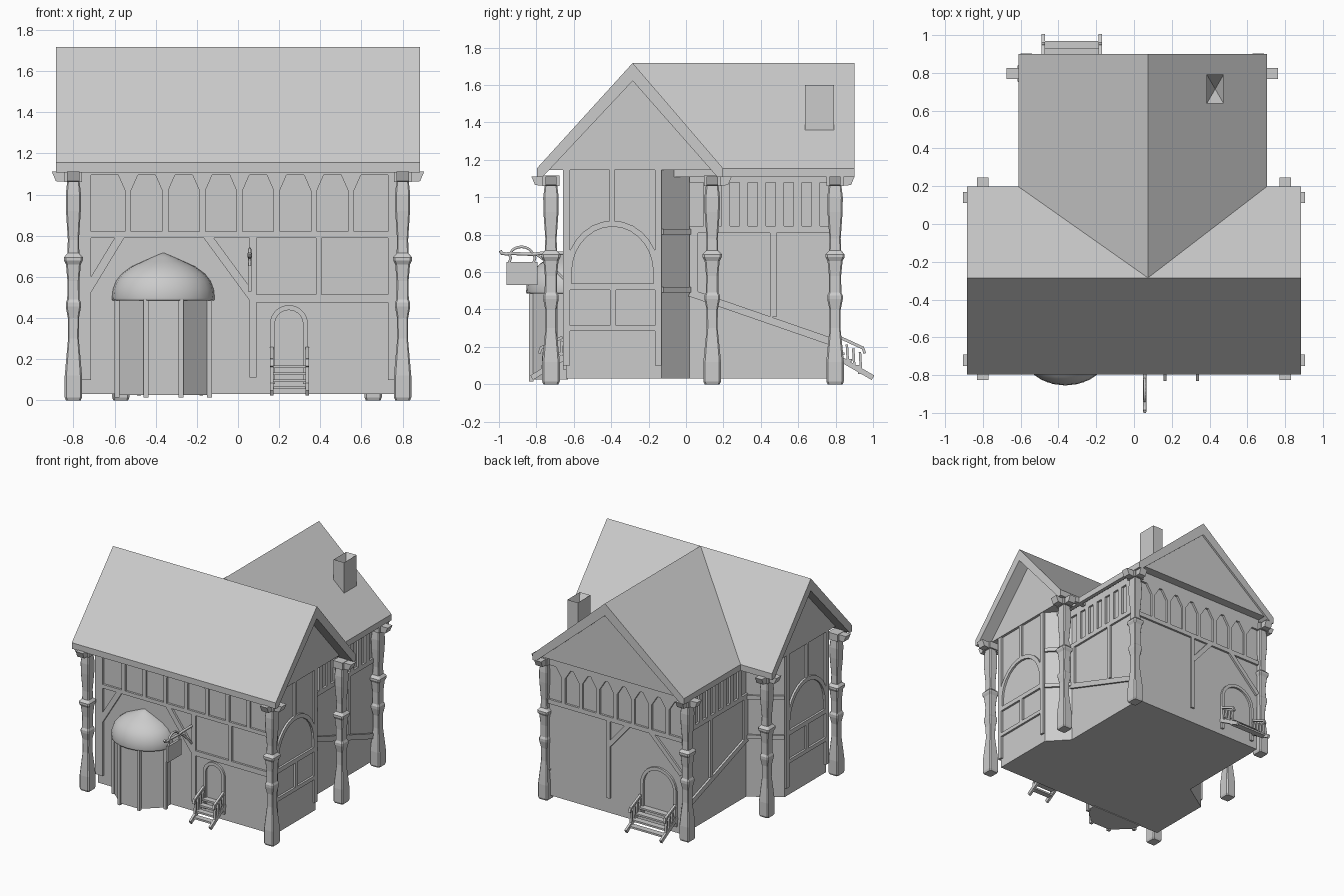
import bpy, bmesh, math
from mathutils import Vector, Matrix

if "Cube" in bpy.data.objects:
    bpy.data.objects.remove(bpy.data.objects["Cube"])

grey = bpy.data.materials.new("plain_grey")
grey.diffuse_color = (0.6, 0.6, 0.6, 1)
grey.use_nodes = True
grey.node_tree.nodes["Principled BSDF"].inputs["Base Color"].default_value = grey.diffuse_color


def finish(bm, name, smooth=False):
    bmesh.ops.recalc_face_normals(bm, faces=bm.faces[:])
    me = bpy.data.meshes.new(name)
    bm.to_mesh(me)
    bm.free()
    me.materials.append(grey)
    for p in me.polygons:
        p.use_smooth = smooth
    ob = bpy.data.objects.new(name, me)
    bpy.context.collection.objects.link(ob)
    return ob


def wall(u, n, off):
    """Frame whose 2D coordinates are (along wall, height), extruded along n."""
    u, n = Vector(u), Vector(n)
    return Matrix(((u.x, 0, n.x, n.x * off), (u.y, 0, n.y, n.y * off), (0, 1, 0, 0), (0, 0, 0, 1)))


def prism(bm, pts, M, d0=-0.015, d1=0.016):
    a = [bm.verts.new(M @ Vector((p[0], p[1], d0))) for p in pts]
    b = [bm.verts.new(M @ Vector((p[0], p[1], d1))) for p in pts]
    bm.faces.new(a)
    bm.faces.new(b)
    for i in range(len(pts)):
        j = (i + 1) % len(pts)
        bm.faces.new((a[i], a[j], b[j], b[i]))


def rect(bm, M, u0, u1, v0, v1, **k):
    prism(bm, [(u0, v0), (u1, v0), (u1, v1), (u0, v1)], M, **k)


def bar(bm, M, p, q, w, **k):
    p, q = Vector(p), Vector(q)
    d = (q - p).normalized() * w / 2
    s = Vector((-d.y, d.x))
    prism(bm, [p + s, q + s, q - s, p - s], M, **k)


def arch(bm, M, c, r, w, spring, base, rise=1.0, **k):
    """Round-headed band of width w on two legs."""
    ang = [math.pi * i / 14 for i in range(15)]
    out = [(c + r * math.cos(a), spring + r * rise * math.sin(a)) for a in ang]
    inn = [(c + (r - w) * math.cos(a), spring + (r * rise - w) * math.sin(a)) for a in ang]
    prism(bm, [(c + r, base)] + out + [(c - r, base), (c - r + w, base)] + inn[::-1] + [(c + r - w, base)], M, **k)


def box(bm, x0, x1, y0, y1, z0, z1):
    rect(bm, FLAT, x0, x1, y0, y1, d0=z0, d1=z1)


FLAT = Matrix.Identity(4)
XF, YF = wall((0, 1, 0), (1, 0, 0), 0), wall((1, 0, 0), (0, 1, 0), 0)
FRONT, REAR = .642, .80

# Wall body with chamfered inner corners
bm = bmesh.new()
prism(bm, [(-.765, -FRONT), (.765, -FRONT), (.765, -.13), (.625, .02), (.625, REAR),
           (-.535, REAR), (-.535, .02), (-.765, -.13)], FLAT, 0.03, 1.16)
finish(bm, "walls")

# Roofs: chevron slabs, with filled gables set back from the edges


def roof(name, M, e0, ridge, e1, d0, d1, g0, g1):
    bm = bmesh.new()
    prism(bm, [(e0, 1.108), (e0, 1.155), (ridge, 1.718), (e1, 1.155), (e1, 1.108),
               (e1 - .03, 1.108), (ridge, 1.622), (e0 + .03, 1.108)], M, d0, d1)
    finish(bm, name)
    bm = bmesh.new()
    prism(bm, [(e0 + .055, 1.145), (ridge, 1.64), (e1 - .055, 1.145)], M, g0, g1)
    finish(bm, name + "_gables")


roof("main_roof", XF, -.797, -.285, .198, -.885, .885, -.785, .785)
roof("wing_roof", YF, -.612, .074, .703, -.284, .90, -.2, .885)

# Chimney with tapered flue
bm = bmesh.new()
box(bm, .385, .475, .637, .792, 1.3, 1.60)
top = max(bm.faces, key=lambda f: f.calc_center_median().z)
bmesh.ops.inset_region(bm, faces=[top], thickness=.013)
c = top.calc_center_median() - Vector((0, 0, .12))
ring = top.verts[:]
bm.faces.remove(top)
tip = bm.verts.new(c)
for i in range(4):
    bm.faces.new((ring[i], ring[(i + 1) % 4], tip))
finish(bm, "chimney")

# Turned columns with outward brackets
PROFILE = [(0, .036), (.015, .042), (.12, .042), (.19, .036), (.30, .026), (.40, .027), (.455, .037), (.475, .037),
           (.49, .03), (.58, .029), (.66, .036), (.68, .046), (.695, .046), (.715, .029), (.78, .027),
           (.92, .036), (1.0, .037), (1.065, .03)]


def column(name, x, y, sx, sy):
    bm = bmesh.new()
    loops = []
    for z, h in PROFILE:
        k = h * .8
        pts = [(h, -k), (h, k), (k, h), (-k, h), (-h, k), (-h, -k), (-k, -h), (k, -h)]
        loops.append([bm.verts.new((x + a, y + b * 1.12, z)) for a, b in pts])
    for a, b in zip(loops, loops[1:]):
        for i in range(8):
            bm.faces.new((a[i], a[(i + 1) % 8], b[(i + 1) % 8], b[i]))
    bm.faces.new(loops[0])
    bm.faces.new(loops[-1])
    box(bm, x - .042, x + .042, y - .045, y + .045, 1.06, 1.115)
    prism(bm, [(x, 1.06), (x + sx * .085, 1.065), (x + sx * .105, 1.112), (x, 1.112)], YF, y - .03, y + .03)
    prism(bm, [(y, 1.06), (y + sy * .085, 1.065), (y + sy * .105, 1.112), (y, 1.112)], XF, x - .03, x + .03)
    finish(bm, name)


for s, side in ((1, "right"), (-1, "left")):
    column("front_column_" + side, .8 * s, -.722, s, -1)
    column("middle_column_" + side, .8 * s, .14, s, 1)
column("rear_column_right", .657, .797, 1, 1)
column("rear_column_left", -.57, .797, -1, 1)

# Front timber frame
bm = bmesh.new()
F = wall((1, 0, 0), (0, -1, 0), FRONT)
rect(bm, F, -.765, .765, .79, .82)
rect(bm, F, -.765, .765, 1.095, 1.15)
for u0, u1, v0, v1 in ((-.765, -.715, .10, 1.1), (.73, .765, .10, 1.1), (.055, .09, .11, .80),
                       (.09, .73, .475, .515), (.38, .405, .51, .79)):
    rect(bm, F, u0, u1, v0, v1)


def studs(M, a, b, n, z0, z1, flare, w=.015):
    for i in range(1, n):
        u = a + (b - a) * i / n
        prism(bm, [(u - w, z0), (u + w, z0), (u + w, z1 - .08), (u + flare, z1),
                   (u - flare, z1), (u - w, z1 - .08)], M)


studs(F, -.715, .73, 8, .82, 1.1, .05)
bar(bm, F, (-.74, .52), (-.57, .80), .04)
bar(bm, F, (-.15, .80), (.07, .50), .04)
arch(bm, F, .2475, .0925, .024, .37, .08)
finish(bm, "front_timbers")

# Rear timber frame with pointed panels and door arch
bm = bmesh.new()
R = wall((1, 0, 0), (0, 1, 0), REAR)
rect(bm, R, -.535, .625, .755, .79)
rect(bm, R, -.535, .625, 1.06, 1.15)
studs(R, -.56, .645, 8, .78, 1.065, .066)
rect(bm, R, .09, .12, .15, .77)
bar(bm, R, (.10, .57), (-.08, .78), .035)
bar(bm, R, (-.25, .78), (-.53, .50), .035)
arch(bm, R, -.33, .155, .025, .35, .08)
finish(bm, "rear_timbers")

# Side timber frames, mirrored left and right
for s, side, wing in ((1, "right", .625), (-1, "left", .535)):
    bm = bmesh.new()
    S = wall((0, 1, 0), (s, 0, 0), .765)
    for u0, u1, v0, v1 in ((-.657, -.62, .10, 1.15), (-.165, -.132, .10, 1.15), (-.41, -.383, .86, 1.15),
                           (-.62, -.165, .505, .54), (-.62, -.165, .285, .315), (-.405, -.375, .31, .51)):
        rect(bm, S, u0, u1, v0, v1)
    arch(bm, S, -.393, .25, .032, .60, .51, 1.1)
    W = wall((0, 1, 0), (s, 0, 0), wing)
    rect(bm, W, .02, REAR, .81, .845)
    rect(bm, W, .02, REAR, 1.08, 1.15)
    rect(bm, W, .02, .065, .49, .82)
    rect(bm, W, .45, .485, .36, .82)
    studs(W, .02, .79, 8, .84, 1.09, .022, .022)
    bar(bm, W, (.02, .49), (.80, .22), .04)
    p, q = Vector((s * .765, -.13)), Vector((s * wing, .02))
    d = (q - p) * .02 / (q - p).length
    n = Vector((abs(d.y) * s, abs(d.x))) * .8
    for z in (.49, .80):
        prism(bm, [p - n, q - n, q + n, p + n], FLAT, z, z + .03)
    finish(bm, "side_timbers_" + side)

# Bay window: body, corner posts and ogee dome
bm = bmesh.new()
plan = [(-.225, -.63), (-.225, -.70), (-.085, -.828), (.085, -.828), (.225, -.70), (.225, -.63)]
CX = -.363
prism(bm, [(CX + x, y) for x, y in plan], FLAT, .025, .49)
for x, y in plan[1:5]:
    box(bm, CX + x - .012, CX + x + .012, y - .012, y + .012, .015, .49)
finish(bm, "bay_window")
bm = bmesh.new()
dome = [(.99, .485), (1, .495), (.98, .54), (.92, .58), (.81, .615), (.62, .65), (.40, .675), (.2, .697), (.03, .715)]
loops = []
for r, z in dome:
    loops.append([bm.verts.new((CX + .25 * r * math.cos(t), -.64 - .215 * r * math.sin(t), z))
                  for t in [2 * math.pi * i / 24 for i in range(24)]])
for a, b in zip(loops, loops[1:]):
    for i in range(24):
        bm.faces.new((a[i], a[(i + 1) % 24], b[(i + 1) % 24], b[i]))
bm.faces.new(loops[0])
bm.faces.new(loops[-1])
finish(bm, "bay_dome", True)

# Steps with stringers, posts and handrails


def steps(name, x0, x1, y0, y1):
    bm = bmesh.new()
    at = lambda t: y0 + (y1 - y0) * t
    for i in range(4):
        a, b = sorted((at(i * .2), at(i * .2 + .24)))
        z = .17 - i * .034
        box(bm, x0 + .005, x1 - .005, a, b, z - .014, z)
    for x in (x0, x1 - .018):
        k = dict(d0=x, d1=x + .018)
        bar(bm, XF, (y0, .15), (y1, .035), .028, **k)
        bar(bm, XF, (at(.1), .252), (at(.72), .195), .016, **k)
        bar(bm, XF, (at(.72), .20), (at(.78), .165), .014, **k)
        for t in (.15, .33, .50, .68):
            z = .15 - .115 * t
            bar(bm, XF, (at(t), z), (at(t - .03), z + .10), .013, **k)
    finish(bm, name)


steps("front_steps", .155, .345, -FRONT, -.825)
steps("rear_steps", -.49, -.17, REAR, 1.0)

# Hanging sign: board, bracket rod, scroll and hooks
bm = bmesh.new()
box(bm, .048, .066, -.96, -.795, .53, .655)
finish(bm, "sign_board")


def tube(name, pts, r):
    cu = bpy.data.curves.new(name, 'CURVE')
    cu.dimensions = '3D'
    cu.bevel_depth = r
    cu.bevel_resolution = 1
    cu.use_fill_caps = True
    sp = cu.splines.new('POLY')
    sp.points.add(len(pts) - 1)
    for p, (y, z) in zip(sp.points, pts):
        p.co = (.057, y, z, 1)
    cu.materials.append(grey)
    ob = bpy.data.objects.new(name, cu)
    bpy.context.collection.objects.link(ob)
    bpy.context.view_layer.objects.active = ob
    ob.select_set(True)
    bpy.ops.object.convert(target='MESH')
    ob.select_set(False)


tube("sign_rod", [(-.993, .715), (-.985, .70), (-.96, .697), (-.93, .70), (-.88, .697), (-.82, .695),
                  (-.78, .70), (-.63, .70)], .010)
tube("sign_scroll", [(-.88 + .06 * math.cos(math.pi * i / 10), .69 + .045 * math.sin(math.pi * i / 10))
                     for i in range(11)], .008)
tube("sign_brace", [(-.80, .695), (-.75, .66), (-.69, .60), (-.64, .55)], .008)
for i, y in enumerate((-.945, -.815)):
    tube("sign_hook_%d" % i, [(y, .695), (y + .008, .675), (y, .65)], .008)
